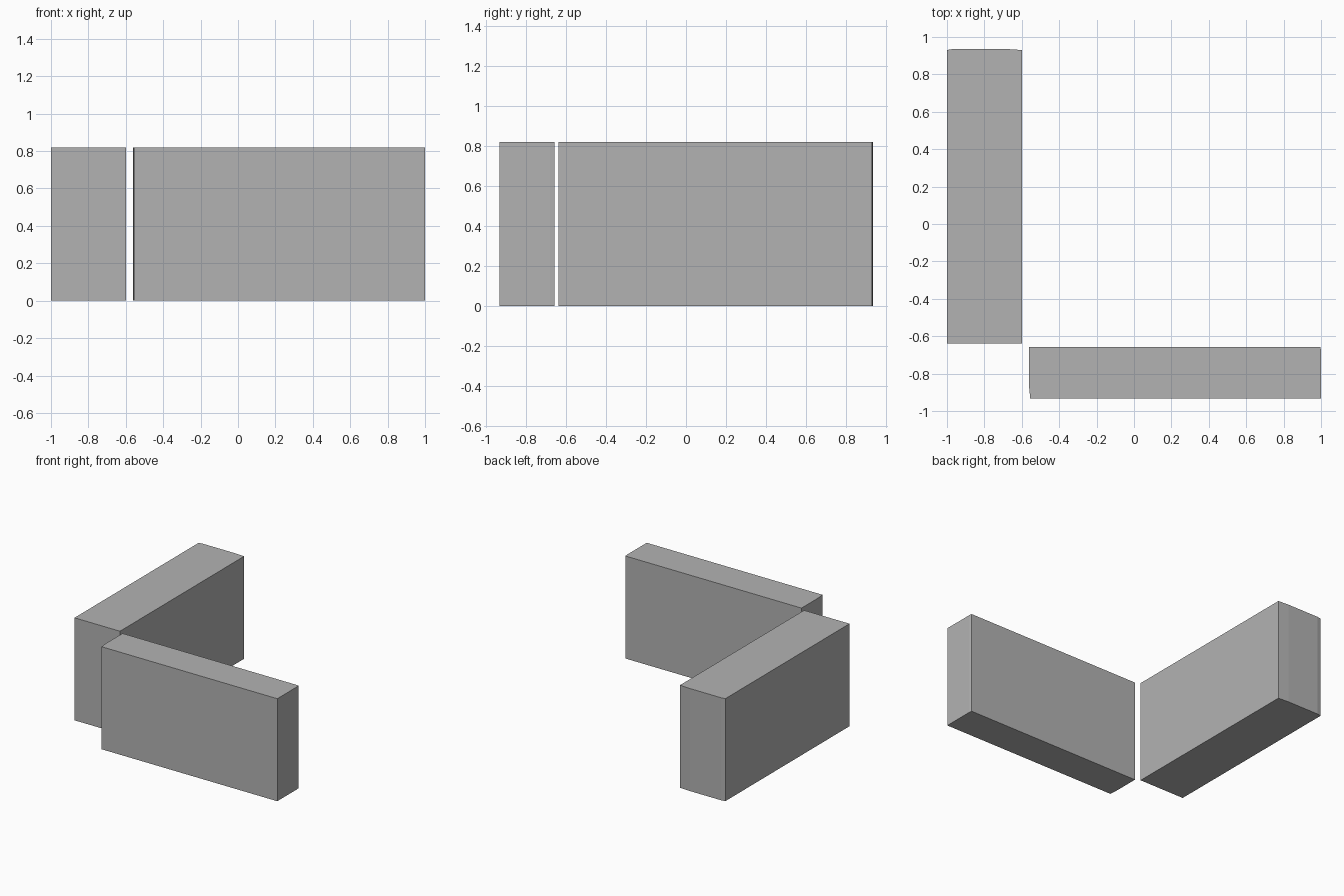
import bpy
import bmesh

HEIGHT = 0.82

cube = bpy.data.objects.get("Cube")
if cube:
    bpy.data.objects.remove(cube, do_unlink=True)

# Single flat colour
grey = bpy.data.materials.new("plain_grey")
grey.use_nodes = True
colour = (0.45, 0.45, 0.45, 1)
grey.diffuse_color = colour
grey.node_tree.nodes["Principled BSDF"].inputs["Base Color"].default_value = colour


def extruded_block(name, outline):
    """Raise a counter-clockwise floor outline to a flat-topped block."""
    bm = bmesh.new()
    floor = bm.faces.new([bm.verts.new((x, y, 0)) for x, y in outline])
    top = bmesh.ops.extrude_face_region(bm, geom=[floor], use_keep_orig=True)
    verts = [v for v in top["geom"] if isinstance(v, bmesh.types.BMVert)]
    bmesh.ops.translate(bm, verts=verts, vec=(0, 0, HEIGHT))
    bmesh.ops.recalc_face_normals(bm, faces=bm.faces)
    mesh = bpy.data.meshes.new(name)
    bm.to_mesh(mesh)
    bm.free()
    mesh.materials.append(grey)
    obj = bpy.data.objects.new(name, mesh)
    bpy.context.collection.objects.link(obj)
    return obj


# Long side wing, its back end slightly bowed
extruded_block("side_wing", [
    (-1, -0.638), (-0.598, -0.638), (-0.598, 0.93),
    (-0.69, 0.936), (-0.965, 0.936), (-1, 0.93)])

# Front wing, with slightly skewed ends
extruded_block("front_wing", [
    (-0.555, -0.932), (1, -0.932), (1, -0.68), (0.997, -0.658),
    (-0.561, -0.658), (-0.561, -0.87)])
